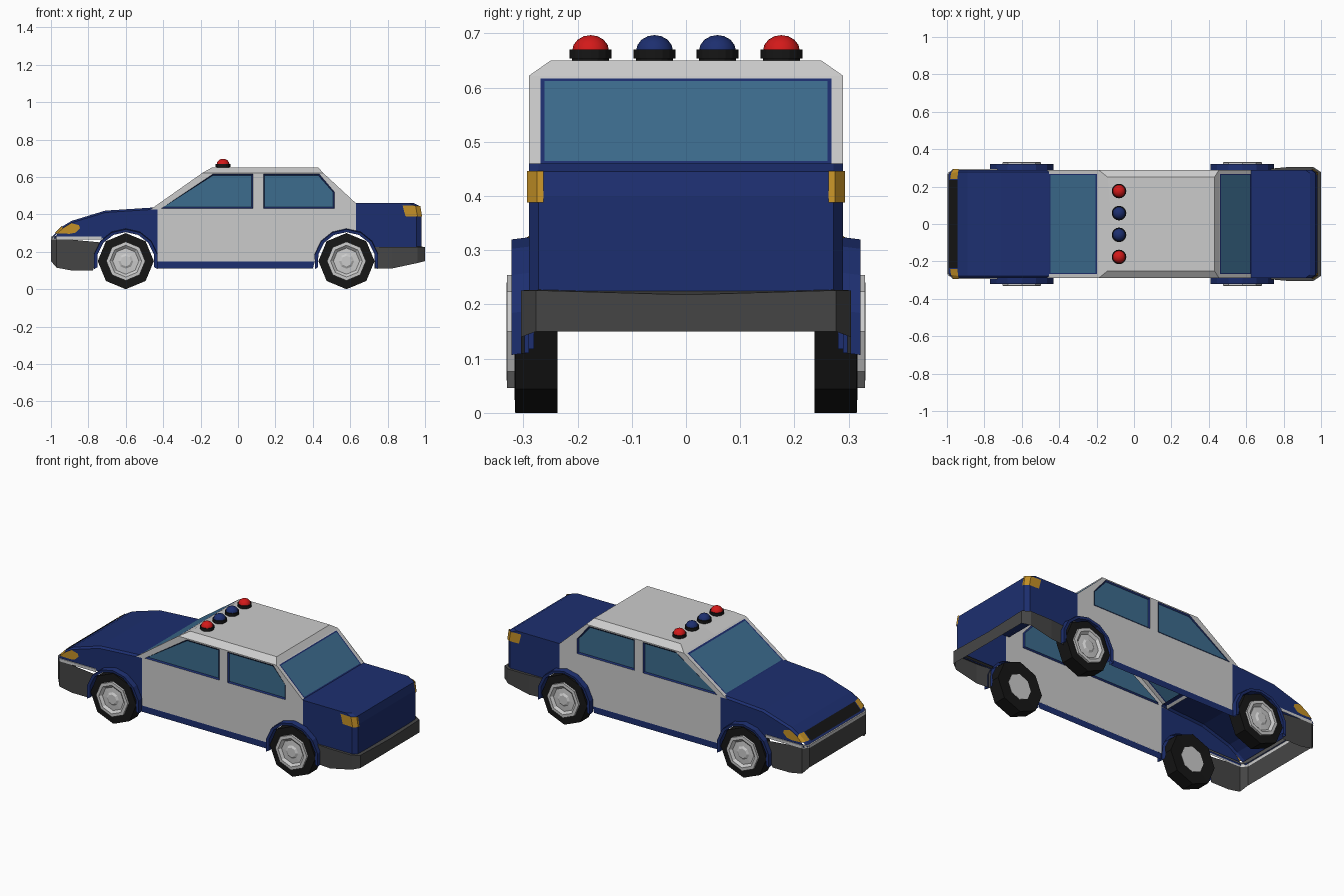
import bpy, bmesh
from math import sin, cos, radians, pi
from mathutils import Vector

if "Cube" in bpy.data.objects:
    bpy.data.objects.remove(bpy.data.objects["Cube"])

BLUE = (0.012, 0.028, 0.16, 1)
GLASS = (0.045, 0.15, 0.27, 1)
DARK = (0.06, 0.06, 0.06, 1)
BLACK = (0.008, 0.008, 0.008, 1)
AMBER = (0.55, 0.28, 0.02, 1)
RED = (0.65, 0.01, 0.01, 1)
mats = {}
W = 0.29                      # half width of the body
FX, RX, WZ = -0.60, 0.58, 0.15  # wheel centres


def finish(name, bm, col=None, closed=False, smooth=False):
    """Orient faces outward, make the object and mirror it over y."""
    if closed:
        bmesh.ops.recalc_face_normals(bm, faces=bm.faces[:])
    else:
        for f in bm.faces:
            f.normal_update()
            c = f.calc_center_median()
            if f.normal.dot(c - Vector((c.x * 0.8, 0, 0.2))) < 0:
                f.normal_flip()
    for f in bm.faces:
        f.smooth = smooth
    me = bpy.data.meshes.new(name)
    bm.to_mesh(me)
    bm.free()
    ob = bpy.data.objects.new(name, me)
    bpy.context.collection.objects.link(ob)
    if col:
        if col not in mats:
            mats[col] = bpy.data.materials.new("paint_%d" % len(mats))
            mats[col].diffuse_color = col
        me.materials.append(mats[col])
    mod = ob.modifiers.new("mirror", 'MIRROR')
    mod.use_axis = (False, True, False)
    return ob


def loft(name, rows, col=None, ring=False, **kw):
    """Quads between rows of equal length."""
    bm = bmesh.new()
    vs = [[bm.verts.new(p) for p in r] for r in rows]
    n = len(rows[0])
    for a, b in zip(vs, vs[1:]):
        for i in range(n if ring else n - 1):
            j = (i + 1) % n
            bm.faces.new((a[i], a[j], b[j], b[i]))
    bmesh.ops.remove_doubles(bm, verts=bm.verts[:], dist=1e-5)
    return finish(name, bm, col, **kw)


def panel(name, outer, to3d, col=None, holes=()):
    """Flat sheet from a 2D outline with optional holes."""
    bm = bmesh.new()
    for lp in [outer, *holes]:
        vs = [bm.verts.new((u, v, 0)) for u, v in lp]
        for i in range(len(vs)):
            bm.edges.new((vs[i - 1], vs[i]))
    bmesh.ops.triangle_fill(bm, use_beauty=True, edges=bm.edges[:], normal=(0, 0, 1))
    for v in bm.verts:
        v.co = to3d(v.co.x, v.co.y)
    return finish(name, bm, col)


def lathe(name, prof, centre, axis, n, col=None, smooth=False):
    """Spin (radius, height) points round y or z."""
    cx, cy, cz = centre
    rows = []
    for r, h in prof:
        ang = [2 * pi * i / n for i in range(n)]
        if axis == 'y':
            rows.append([(cx + r * cos(a), cy + h, cz + r * sin(a)) for a in ang])
        else:
            rows.append([(cx + r * cos(a), cy + r * sin(a), cz + h) for a in ang])
    return loft(name, rows, col, ring=True, closed=True, smooth=smooth)


def arc(cx, r, a0, a1, n=8):
    return [(cx + r * cos(radians(a0 + (a1 - a0) * i / n)),
             WZ + r * sin(radians(a0 + (a1 - a0) * i / n))) for i in range(n + 1)]


def side(y):
    return lambda u, v: (u, y, v)


def shrink(pts, b):
    us, vs = zip(*pts)
    cu, cv = (min(us) + max(us)) / 2, (min(vs) + max(vs)) / 2
    su, sv = 1 - 2 * b / (max(us) - min(us)), 1 - 2 * b / (max(vs) - min(vs))
    return [(cu + (u - cu) * su, cv + (v - cv) * sv) for u, v in pts]


# Cabin sides with window openings
wins = {"front_door_window": [(-0.41, 0.432), (-0.135, 0.615), (0.08, 0.615), (0.08, 0.432)],
        "rear_door_window": [(0.135, 0.432), (0.135, 0.615), (0.435, 0.615), (0.515, 0.52), (0.515, 0.432)]}
panel("cabin_side", [(-0.47, 0.425), (-0.19, 0.622), (0.455, 0.622), (0.63, 0.46)]
      + arc(RX, 0.165, 72.4, 180) + [(0.41, 0.145), (-0.43, 0.145), (-0.43, 0.425)],
      side(W), None, list(wins.values()))
for name, w in wins.items():
    inner = shrink(w, 0.008)
    loft(name + "_seal", [[(u, W, v) for u, v in w], [(u, W - 0.006, v) for u, v in inner]], BLUE, ring=True)
    panel(name, inner, side(W - 0.006), GLASS)

# Roof
loft("roof", [[(-0.19, 0, 0.622), (-0.19, W, 0.622), (0.455, W, 0.622), (0.455, 0, 0.622)],
              [(-0.12, 0, 0.65), (-0.14, 0.25, 0.65), (0.43, 0.25, 0.65), (0.43, 0, 0.65)]])
panel("roof_top", [(-0.12, 0), (-0.14, 0.25), (0.43, 0.25), (0.43, 0)], lambda u, v: (u, v, 0.65))


# Windscreens: frame, seal and glass in one sloping plane
def screen(name, bot, top, t0, t1):
    def at(y, t):
        return (bot[0] + (top[0] - bot[0]) * t, y, bot[1] + (top[1] - bot[1]) * t)

    def rim(y, a, b, y2, a2, b2):
        return [(0, a), (y, a), (y, b), (0, b), (0, b2), (y2, b2), (y2, a2), (0, a2)]
    panel(name + "_frame", rim(W, 0, 1, 0.268, t0, t1), at)
    panel(name + "_seal", rim(0.268, t0, t1, 0.261, t0 + 0.03, t1 - 0.03), at, BLUE)
    panel(name, [(0, t0 + 0.03), (0.261, t0 + 0.03), (0.261, t1 - 0.03), (0, t1 - 0.03)], at, GLASS)


screen("windscreen", (-0.47, 0.425), (-0.19, 0.622), 0.05, 0.97)
screen("rear_screen", (0.63, 0.455), (0.455, 0.622), 0.03, 0.97)

# Hood and front wings
hood = [(-0.43, 0.438, W), (-0.71, 0.42, W), (-0.89, 0.365, W), (-0.94, 0.335, W), (-0.995, 0.28, 0.275)]
loft("hood", [[(x, 0, z), (x, y - 0.012, z), (x, y, z - 0.01)] for x, z, y in hood], BLUE)
panel("front_wing", [(-0.43, 0.11), (-0.43, 0.428), (-0.71, 0.41), (-0.89, 0.355), (-0.94, 0.325),
                     (-0.985, 0.272), (-0.708, 0.272)] + arc(FX, 0.165, 130, 0) + [(-0.435, 0.11)],
      side(W), BLUE)
panel("sill", [(-0.43, 0.11), (0.40, 0.11), (0.41, 0.147), (-0.43, 0.147)], side(W + 0.003), BLUE)

# Trunk
tail = [(0.94, 0.46), (0.97, 0.445), (0.98, 0.40), (0.98, 0.22)]
loft("trunk_back", [[(x, 0, z), (x, 0.272, z), (x - 0.025, W, z)] for x, z in tail], BLUE)
panel("trunk_lid", [(0.61, 0), (0.61, W), (0.915, W), (0.94, 0.272), (0.94, 0)], lambda u, v: (u, v, 0.46), BLUE)
panel("rear_wing", [(0.63, 0.46)] + [(x - 0.025, z) for x, z in tail] + arc(RX, 0.165, 25.1, 72.4, 4),
      side(W), BLUE)

# Bumpers, with ledges closing the gap to the body
front = [(-1, 0), (-1, 0.265), (-0.97, W + 0.004), (-0.89, W + 0.004)]
low = [0.15, 0.15, 0.115, 0.10]
loft("front_bumper", [[(x, y, 0.265) for x, y in front] + [(-0.735, W + 0.004, 0.25)],
                      [(x, y, z) for (x, y), z in zip(front, low)] + [(-0.775, W + 0.004, 0.10)]], DARK)
trim = front + [(-0.73, W + 0.004)]
loft("front_trim", [[(x, y, 0.265) for x, y in trim], [(x, y, 0.282) for x, y in trim],
                    [(max(x, -0.97), min(y, 0.28), 0.284) for x, y in trim]])
back = [(1, 0, 0.15, 0.218), (1, 0.277, 0.15, 0.226), (0.96, 0.304, 0.14, 0.226),
        (0.82, 0.304, 0.11, 0.226), (0.73, 0.296, 0.11, 0.226)]
loft("rear_bumper", [[(x, y, a) for x, y, a, b in back], [(x, y, b) for x, y, a, b in back],
                     [(min(x, 0.97), min(y, 0.27), 0.228) for x, y, a, b in back]], DARK)

# Grille and lamps
loft("grille", [[(-0.945, 0, 0.336), (-0.945, 0.235, 0.336)], [(-0.988, 0, 0.293), (-0.988, 0.235, 0.293)]], BLACK)
loft("headlamp_front", [[(-0.945, 0.24, 0.336), (-0.94, 0.278, 0.338), (-0.938, 0.293, 0.324)],
                        [(-0.983, 0.24, 0.298), (-0.978, 0.272, 0.300), (-0.967, 0.293, 0.298)]], AMBER)
panel("headlamp_side", [(-0.967, 0.298), (-0.938, 0.324), (-0.89, 0.353), (-0.85, 0.342), (-0.845, 0.325),
                        (-0.87, 0.302), (-0.90, 0.296)], side(0.293), AMBER)
loft("tail_lamp", [[(0.895, 0.293, 0.39), (0.96, 0.293, 0.388), (0.984, 0.275, 0.388), (0.984, 0.263, 0.388)],
                   [(0.88, 0.293, 0.448), (0.949, 0.293, 0.446), (0.975, 0.275, 0.446), (0.975, 0.263, 0.446)]], AMBER)

# Wheels and arch flares
for name, cx in (("front", FX), ("rear", RX)):
    inner, outer = arc(cx, 0.155, -12, 192), arc(cx, 0.174, -13, 193)
    loft(name + "_arch_flare", [[(x, W - 0.01, z) for x, z in inner], [(x, 0.32, z) for x, z in inner],
                                [(x, 0.322, z - 0.004) for x, z in outer],
                                [(x, W, z) for x, z in outer]], BLUE, closed=True)
    c = (cx, 0, WZ)
    lathe(name + "_tyre", [(0.075, 0.24), (0.15, 0.237), (0.15, 0.315), (0.10, 0.317)], c, 'y', 8, BLACK)
    lathe(name + "_hub", [(0, 0.239), (0.076, 0.239), (0.104, 0.31), (0.104, 0.33), (0.085, 0.331),
                          (0.07, 0.318), (0.04, 0.32), (0.028, 0.327), (0, 0.327)], c, 'y', 8)

# Roof beacons
for name, y, col in (("outer", 0.176, RED), ("inner", 0.058, BLUE)):
    c = (-0.08, y, 0.65)
    lathe(name + "_beacon_base", [(0, 0), (0.034, 0), (0.034, 0.004), (0.039, 0.004), (0.039, 0.02), (0, 0.02)],
          c, 'z', 16, BLACK)
    dome = [(0.034 * cos(radians(a)), 0.018 + 0.029 * sin(radians(a))) for a in (0, 22, 45, 68)]
    lathe(name + "_beacon", dome + [(0, 0.047)], c, 'z', 16, col, smooth=True)

for m in bpy.data.materials:
    if m.users and not m.is_grease_pencil:
        m.use_nodes = True
        m.node_tree.nodes["Principled BSDF"].inputs["Base Color"].default_value = m.diffuse_color
